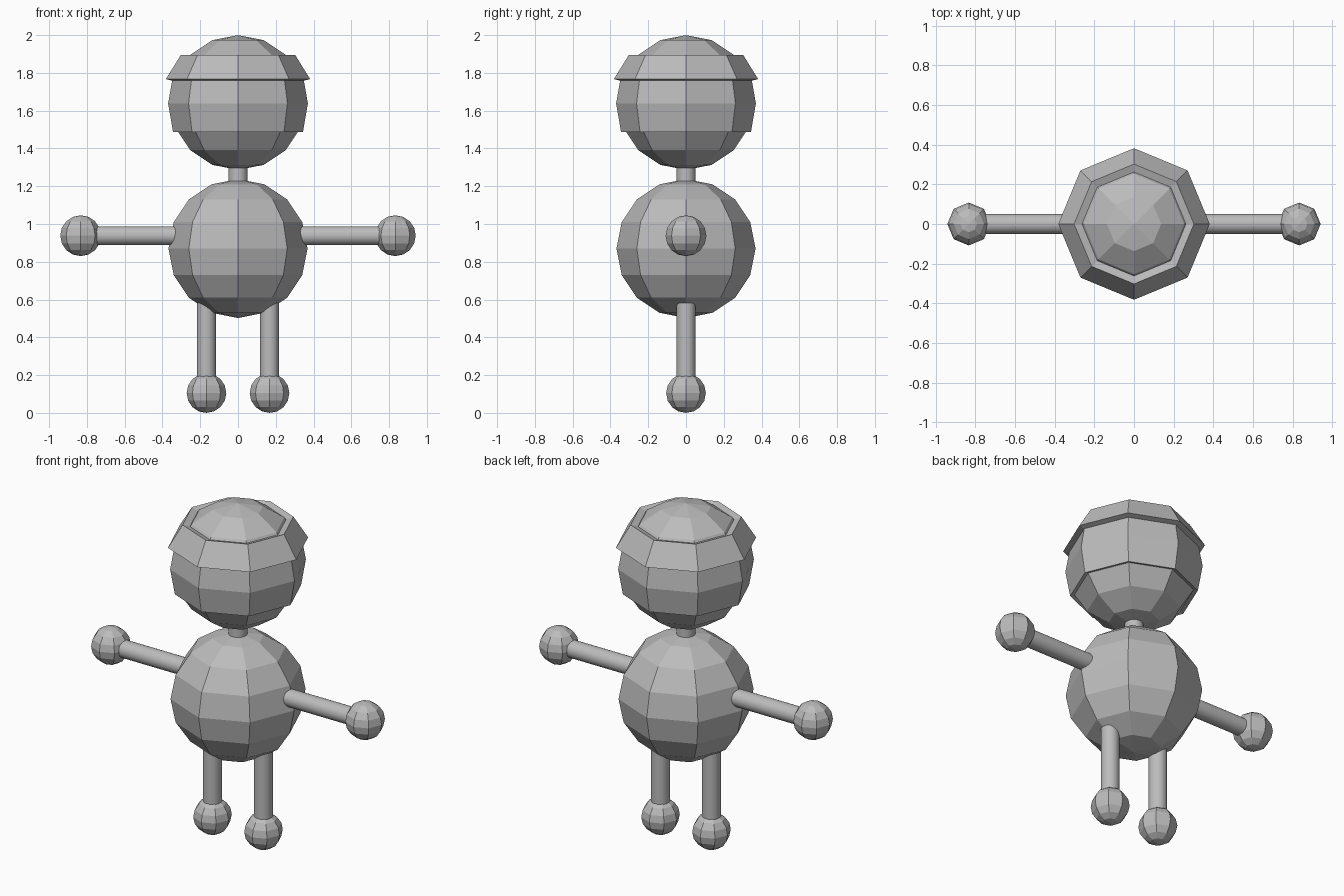
import bpy
import bmesh
import math
from mathutils import Matrix, Vector

cube = bpy.data.objects.get("Cube")
if cube:
    bpy.data.objects.remove(cube, do_unlink=True)

grey = bpy.data.materials.new("plain grey")
grey.use_nodes = True
grey.diffuse_color = (0.5, 0.5, 0.5, 1)
grey.node_tree.nodes["Principled BSDF"].inputs["Base Color"].default_value = (0.5, 0.5, 0.5, 1)

SIDES = 8


def finish(name, bm):
    bmesh.ops.recalc_face_normals(bm, faces=bm.faces[:])
    mesh = bpy.data.meshes.new(name)
    bm.to_mesh(mesh)
    bm.free()
    mesh.materials.append(grey)
    obj = bpy.data.objects.new(name, mesh)
    bpy.context.collection.objects.link(obj)
    return obj


def ball(name, centre, radius):
    """Faceted ball with its poles up and down."""
    bm = bmesh.new()
    bmesh.ops.create_uvsphere(bm, u_segments=SIDES, v_segments=SIDES, radius=radius,
                              matrix=Matrix.Translation(centre))
    return finish(name, bm)


def rod(name, start, end, radius=0.05):
    """Smooth round rod between two points."""
    start, end = Vector(start), Vector(end)
    axis = end - start
    turn = axis.to_track_quat("Z", "Y").to_matrix().to_4x4()
    bm = bmesh.new()
    bmesh.ops.create_cone(bm, cap_ends=True, segments=32, radius1=radius, radius2=radius,
                          depth=axis.length,
                          matrix=Matrix.Translation((start + end) / 2) @ turn)
    for face in bm.faces:
        face.smooth = len(face.verts) == 4
    for edge in bm.edges:
        edge.smooth = all(f.smooth for f in edge.link_faces)
    return finish(name, bm)


def band(name, profile):
    """Closed profile of (radius, height) points swept round the z axis."""
    bm = bmesh.new()
    rings = []
    for i in range(SIDES):
        a = math.tau * i / SIDES
        rings.append([bm.verts.new((r * math.cos(a), r * math.sin(a), z)) for r, z in profile])
    for i, ring in enumerate(rings):
        following = rings[(i + 1) % SIDES]
        for j in range(len(profile)):
            k = (j + 1) % len(profile)
            bm.faces.new((ring[j], following[j], following[k], ring[k]))
    return finish(name, bm)


# Torso, neck and head
ball("body", (0, 0, 0.87), 0.368)
rod("neck", (0, 0, 1.18), (0, 0, 1.33))
ball("head", (0, 0, 1.643), 0.357)

# Raised shell round the middle of the head
band("head_shell", [(0.318, 1.495), (0.344, 1.488), (0.37, 1.638),
                    (0.344, 1.785), (0.31, 1.785)])

# Flared hat brim, open at the top
band("hat_brim", [(0.262, 1.883), (0.302, 1.896), (0.382, 1.767), (0.342, 1.757)])

# Arms, hands, legs and feet
for side, sign in (("left", 1), ("right", -1)):
    rod(side + "_arm", (sign * 0.3, 0, 0.938), (sign * 0.8, 0, 0.938))
    ball(side + "_hand", (sign * 0.833, 0, 0.938), 0.108)
    rod(side + "_leg", (sign * 0.167, 0, 0.12), (sign * 0.167, 0, 0.582))
    ball(side + "_foot", (sign * 0.167, 0, 0.105), 0.105)
